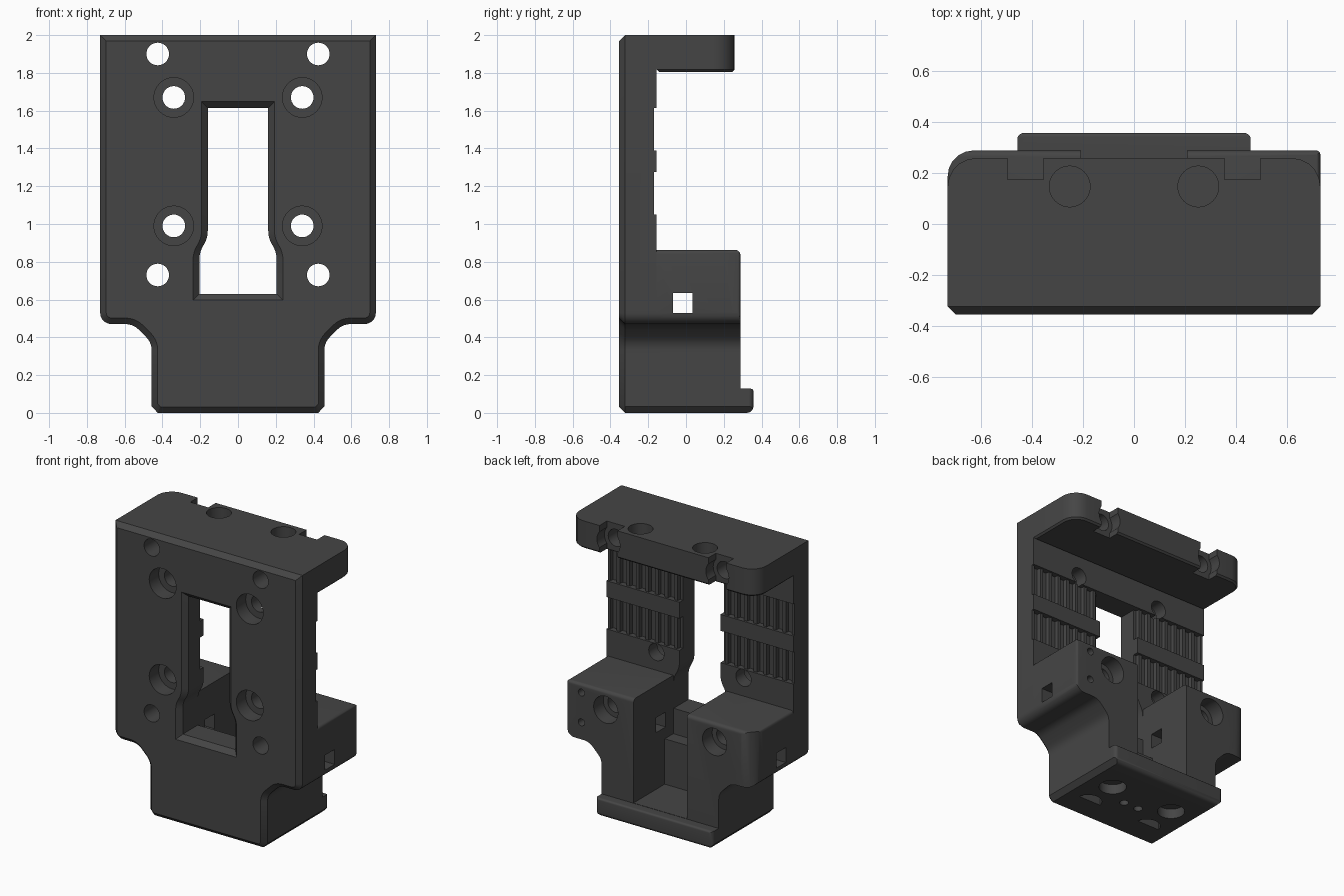
import bpy, bmesh, math
from mathutils import Vector

if "Cube" in bpy.data.objects:
    bpy.data.objects.remove(bpy.data.objects["Cube"])

charcoal = bpy.data.materials.new("charcoal_plastic")
charcoal.diffuse_color = (0.06, 0.06, 0.06, 1)
charcoal.use_nodes = True
charcoal.node_tree.nodes["Principled BSDF"].inputs["Base Color"].default_value = charcoal.diffuse_color


def rounded(pts, seg=5):
    """Outline from (u, v) or (u, v, tangent_length) corners."""
    out = []
    for i, p in enumerate(pts):
        c = Vector(p[:2])
        if len(p) == 2:
            out.append(c)
            continue
        d0 = (Vector(pts[i - 1][:2]) - c).normalized()
        d1 = (Vector(pts[(i + 1) % len(pts)][:2]) - c).normalized()
        a, b = c + d0 * p[2], c + d1 * p[2]
        w = math.sin(d0.angle(d1) / 2)
        for k in range(seg + 1):
            t = k / seg
            q = [(1 - t) ** 2, 2 * w * t * (1 - t), t * t]
            out.append((a * q[0] + c * q[1] + b * q[2]) / sum(q))
    return out


def prism(name, pts, axis, lo, hi, chamfer=0, end=0):
    """Extrude an outline along an axis; optionally chamfer one end (0 = lo, 1 = hi)."""
    place = {'x': lambda u, v, w: (w, u, v),
             'y': lambda u, v, w: (u, w, v),
             'z': lambda u, v, w: (u, v, w)}[axis]
    bm = bmesh.new()
    outline = rounded(pts)
    rings = [[bm.verts.new(place(p.x, p.y, w)) for p in outline] for w in (lo, hi)]
    caps = [bm.faces.new(r) for r in rings]
    n = len(outline)
    for i in range(n):
        j = (i + 1) % n
        bm.faces.new((rings[0][i], rings[0][j], rings[1][j], rings[1][i]))
    bmesh.ops.recalc_face_normals(bm, faces=bm.faces)
    if chamfer:
        bmesh.ops.bevel(bm, geom=list(caps[end].edges), offset=chamfer,
                        segments=1, affect='EDGES')
    me = bpy.data.meshes.new(name)
    bm.to_mesh(me)
    bm.free()
    me.materials.append(charcoal)
    ob = bpy.data.objects.new(name, me)
    bpy.context.collection.objects.link(ob)
    return ob


def box(x0, x1, y0, y1, z0, z1):
    return prism("box_cutter", [(x0, y0), (x1, y0), (x1, y1), (x0, y1)], 'z', z0, z1)


def cyl(axis, u, v, r, lo, hi, n=32):
    pts = [(u + r * math.cos(2 * math.pi * k / n), v + r * math.sin(2 * math.pi * k / n))
           for k in range(n)]
    return prism("hole_cutter", pts, axis, lo, hi)


def combine(ob, tools, op='DIFFERENCE'):
    bpy.context.view_layer.objects.active = ob
    for t in tools:
        m = ob.modifiers.new("cut", 'BOOLEAN')
        m.operation, m.object, m.solver = op, t, 'EXACT'
        bpy.ops.object.modifier_apply(modifier=m.name)
        bpy.data.objects.remove(t)


def mirror_outline(half):
    """Close a right-hand outline (top to bottom) with its mirror image."""
    return half + [(-p[0],) + tuple(p[1:]) for p in reversed(half)]


FRONT, BACK = -0.355, -0.155
SIDES = (-1, 1)
lower_edge = [(0.73, 0.47, 0.06), (0.555, 0.47, 0.04), (0.457, 0.372, 0.04),
              (0.457, 0.035), (0.425, 0)]

# Front plate with chamfered outline
plate = prism("front_plate", mirror_outline([(0.73, 2.0)] + lower_edge),
              'y', FRONT, BACK, 0.032, 0)


def window(d):
    return mirror_outline([(0.16 + d, 1.615 + d), (0.16 + d, 0.925, 0.04),
                           (0.205 + d, 0.85, 0.04), (0.205 + d, 0.63 - d)])


cuts = [prism("window_cutter", window(0), 'y', -0.5, 0),
        prism("window_flare", window(0.033), 'y', -0.5, -0.322, 0.033, 1)]
for s in SIDES:
    for z in (1.90, 0.73):
        cuts.append(cyl('y', 0.425 * s, z, 0.06, -0.5, 0))
    for z in (1.67, 0.99):  # counterbored mounting holes
        cuts.append(cyl('y', 0.34 * s, z, 0.06, -0.5, 0))
        cuts.append(cyl('y', 0.34 * s, z, 0.105, -0.5, -0.25))
    # Toothed belt grooves across the back
    teeth = [(0.14 * s, -0.1)]
    for k in range(8):
        x = 0.14 + 0.075 * k
        teeth += [(x * s, -0.195), ((x + 0.04) * s, -0.195),
                  ((x + 0.045) * s, -0.17), ((x + 0.07) * s, -0.17)]
    teeth += [(0.78 * s, -0.17), (0.78 * s, -0.1)]
    for z0, z1 in ((1.05, 1.275), (1.39, 1.615)):
        cuts.append(prism("belt_cutter", teeth, 'z', z0, z1))
combine(plate, cuts)

# Top bar with rounded rear corners
bar = prism("top_bar", [(-0.73, BACK), (0.73, BACK), (0.73, 0.258, 0.11),
                        (-0.73, 0.258, 0.11)], 'z', 1.805, 2.0, 0.012, 0)
cuts = []
for s in SIDES:
    x = 0.425 * s
    cuts += [cyl('y', x, 1.90, 0.06, -0.3, 0.5),
             cyl('y', x, 1.90, 0.09, 0.175, 0.5),
             box(x - 0.07, x + 0.07, 0.175, 0.5, 1.7, 2.1),
             cyl('z', 0.252 * s, 0.147, 0.08, 1.88, 2.1)]
combine(bar, cuts)

# Lower mount: front, side and plan outlines intersected
mount = prism("lower_mount", mirror_outline([(0.73, 0.862, 0.02)] + lower_edge),
              'y', BACK, 0.5)
side = prism("side_outline", [(-0.3, -0.1), (-0.3, 0.862), (0.288, 0.862, 0.025),
                              (0.288, 0.128), (0.357, 0.128, 0.015),
                              (0.357, 0, 0.035), (0.2, 0), (0.2, -0.1)], 'x', -1, 1)
plan = prism("plan_outline", [(-0.8, -0.3), (0.8, -0.3), (0.8, 0.2), (0.73, 0.2),
                              (0.73, 0.288, 0.015), (0.457, 0.288),
                              (0.457, 0.357, 0.025), (-0.457, 0.357, 0.025),
                              (-0.457, 0.288), (-0.73, 0.288, 0.1), (-0.73, 0.1),
                              (-0.8, 0.1)], 'z', -0.2, 1)
combine(mount, [side, plan], 'INTERSECT')

# Central channel with a low step at the front, cross hole and screw recesses
cuts = [prism("channel_cutter", [(-0.3, 0.45), (-0.06, 0.45), (-0.06, 0.13),
                                 (0.5, 0.13), (0.5, 1.0), (-0.3, 1.0)], 'x', -0.208, 0.208),
        box(-1, 1, -0.07, 0.035, 0.53, 0.635)]
for s in SIDES:
    cuts += [cyl('y', 0.425 * s, 0.73, 0.06, -0.3, 0.5),
             cyl('y', 0.425 * s, 0.73, 0.095, 0.18, 0.5)]
    # Sensor pockets in the underside
    for y in (-0.17, 0.08):
        cuts.append(cyl('z', 0.25 * s, y, 0.09, -0.1, 0.07))
    cuts.append(cyl('z', 0.06 * s, -0.03, 0.03, -0.1, 0.07, 16))
for z in (0.80, 0.59):  # small cable-tie holes on one side
    cuts.append(cyl('y', 0.615, z, 0.025, 0.1, 0.5, 16))
combine(mount, cuts)

# Smooth the round surfaces and keep the edges crisp
for ob in (plate, bar, mount):
    bpy.ops.object.select_all(action='DESELECT')
    ob.select_set(True)
    bpy.context.view_layer.objects.active = ob
    bpy.ops.object.shade_smooth_by_angle(angle=math.radians(30))
